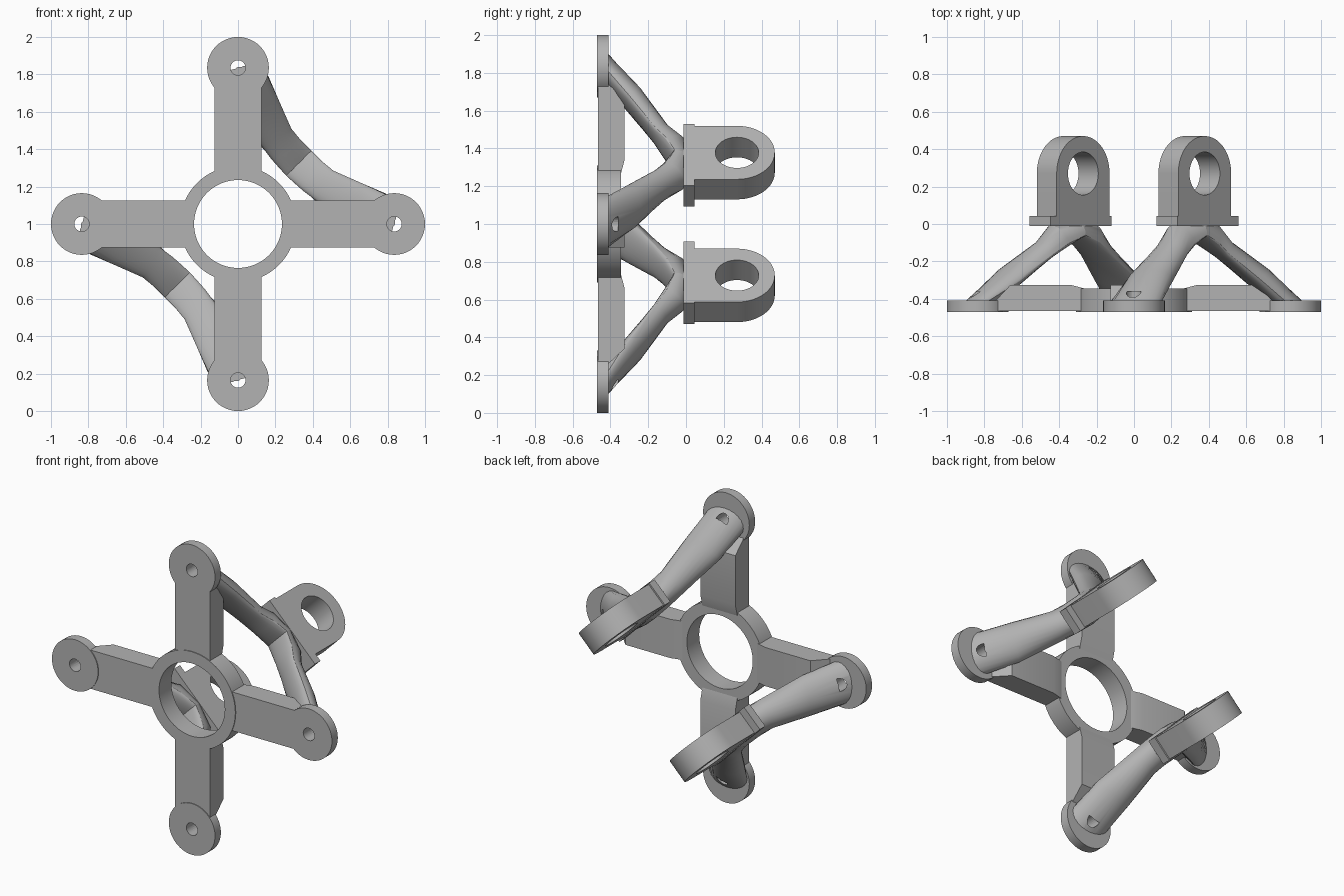
import bpy, bmesh, math
from mathutils import Matrix, Vector

cube = bpy.data.objects.get("Cube")
if cube:
    bpy.data.objects.remove(cube, do_unlink=True)

grey = bpy.data.materials.new("plain_grey")
grey.use_nodes = True
grey.diffuse_color = (0.45, 0.45, 0.45, 1)
grey.node_tree.nodes["Principled BSDF"].inputs["Base Color"].default_value = (0.45, 0.45, 0.45, 1)

CENTRE = Matrix.Translation((0, 0, 1))
# Local XY plane stood up so that local Z points to the front
UPRIGHT = Matrix(((1, 0, 0, 0), (0, 0, -1, 0), (0, 1, 0, 0), (0, 0, 0, 1)))
# Local X along the falling diagonal, local Y to the back
DIAGONAL = Matrix.Rotation(math.radians(45), 4, "Y")
# Reflection across the rising diagonal
SWAP = Matrix(((0, 0, 1, 0), (0, 1, 0, 0), (1, 0, 0, 0), (0, 0, 0, 1)))


def turn(quarters):
    return CENTRE @ Matrix.Rotation(quarters * math.pi / 2, 4, "Y")


def finish(name, bm, matrix, smooth=True):
    """Turn a bmesh into a shaded object with the matrix baked in."""
    bmesh.ops.transform(bm, matrix=matrix, verts=bm.verts)
    bmesh.ops.remove_doubles(bm, verts=bm.verts, dist=0.0001)
    bmesh.ops.recalc_face_normals(bm, faces=bm.faces)
    mesh = bpy.data.meshes.new(name)
    bm.to_mesh(mesh)
    bm.free()
    mesh.materials.clear()
    mesh.materials.append(grey)
    obj = bpy.data.objects.new(name, mesh)
    bpy.context.collection.objects.link(obj)
    if smooth:
        bpy.ops.object.select_all(action="DESELECT")
        obj.select_set(True)
        bpy.context.view_layer.objects.active = obj
        bpy.ops.object.shade_smooth_by_angle(angle=math.radians(30))
    return obj


def arc(cx, cy, r, start=0, sweep=360, n=48):
    count = n if sweep == 360 else n + 1
    return [(cx + r * math.cos(math.radians(start + sweep * i / n)),
             cy + r * math.sin(math.radians(start + sweep * i / n))) for i in range(count)]


def plate(name, loops, low, high, matrix):
    """Extrude outlines (later ones are holes) between two local heights."""
    curve = bpy.data.curves.new(name, "CURVE")
    curve.dimensions = "2D"
    curve.fill_mode = "BOTH"
    curve.extrude = (high - low) / 2
    for loop in loops:
        spline = curve.splines.new("POLY")
        spline.points.add(len(loop) - 1)
        spline.use_cyclic_u = True
        for point, (x, y) in zip(spline.points, loop):
            point.co = (x, y, 0, 1)
    temp = bpy.data.objects.new(name, curve)
    bpy.context.collection.objects.link(temp)
    graph = bpy.context.evaluated_depsgraph_get()
    mesh = bpy.data.meshes.new_from_object(temp.evaluated_get(graph))
    bm = bmesh.new()
    bm.from_mesh(mesh)
    bpy.data.objects.remove(temp, do_unlink=True)
    bpy.data.meshes.remove(mesh)
    return finish(name, bm, matrix @ Matrix.Translation((0, 0, (low + high) / 2)))


def leg(name, matrix):
    """Loft D-shaped sections: centre, width axis, dome axis, belly depth."""
    sections = [
        ((0, -0.43, 0.83), (0.14, 0, 0), (0, 0, 0.09), 1.0),
        ((0.09, -0.30, 0.65), (0.12, 0, 0.03), (-0.01, 0.06, 0.065), 0.45),
        ((0.20, -0.16, 0.47), (0.085, 0, 0.04), (-0.02, 0.065, 0.045), 0.3),
        ((0.255, -0.10, 0.40), (0.075, 0, 0.055), (-0.04, 0.095, 0.04), 0.3),
        ((0.325, -0.06, 0.325), (0.067, 0, 0.067), (0, 0.09, 0), 0.15),
    ]
    bm = bmesh.new()
    n = 24
    rings = []
    for c, u, v, belly in sections:
        ring = []
        for i in range(n):
            a = 2 * math.pi * i / n
            s = math.sin(a) * (1 if math.sin(a) > 0 else belly)
            ring.append(bm.verts.new(Vector(c) + Vector(u) * math.cos(a) + Vector(v) * s))
        rings.append(ring)
    for r0, r1 in zip(rings, rings[1:]):
        for i in range(n):
            j = (i + 1) % n
            bm.faces.new((r0[i], r0[j], r1[j], r1[i]))
    bm.faces.new(rings[0])
    bm.faces.new(rings[-1])
    return finish(name, bm, matrix)


# Central ring
plate("central_ring", [arc(0, 0, 0.31, n=64), arc(0, 0, 0.235, n=64)], 0.345, 0.47, CENTRE @ UPRIGHT)

# Four arms with round drilled end pads
side_profile = [(0.255, -0.465), (0.74, -0.465), (0.74, -0.41), (0.66, -0.325),
                (0.34, -0.325), (0.265, -0.345)]
sides = ["top", "left", "bottom", "right"]
for k, side in enumerate(sides):
    plate(side + "_arm", [side_profile], -0.125, 0.125, turn(k))
    plate(side + "_pad", [arc(0.835, 0, 0.165), arc(0.835, 0, 0.04, n=24)], 0.41, 0.47,
          turn(k) @ UPRIGHT)

# Drill that carries the pad holes on into the legs
drills = bmesh.new()
for k in range(4):
    spot = Matrix.Rotation(k * math.pi / 2, 4, "Y") @ Vector((0.835, -0.43, 0))
    bmesh.ops.create_cone(drills, cap_ends=True, segments=24, radius1=0.04, radius2=0.04, depth=0.14,
                          matrix=Matrix.Translation(spot) @ Matrix.Rotation(math.pi / 2, 4, "X"))
drill = finish("pad_drill", drills, CENTRE, smooth=False)
drill.hide_render = True
drill.hide_viewport = True
drill.display_type = "WIRE"

# Two brackets, each a pair of legs, a flange and an eye lug
lug_outline = [(-0.2, 0.03), (0.2, 0.03)] + arc(0, 0.27, 0.2, 0, 180, 32)
flange_outline = [(-0.21, -0.012), (0.25, -0.012), (0.25, 0.044), (-0.21, 0.044)]
for prefix, k in (("upper", 0), ("lower", 2)):
    place = turn(k)
    for part, flip in (("vertical_leg", Matrix.Identity(4)), ("side_leg", SWAP)):
        obj = leg(prefix + "_" + part, place @ flip)
        cut = obj.modifiers.new("hole", "BOOLEAN")
        cut.operation = "DIFFERENCE"
        cut.solver = "EXACT"
        cut.object = drill
    stand = place @ Matrix.Translation((0.325, 0, 0.325)) @ DIAGONAL
    plate(prefix + "_flange", [flange_outline], -0.08, 0.08, stand)
    plate(prefix + "_eye_lug", [lug_outline, arc(0, 0.27, 0.115, n=40)], -0.075, 0.075, stand)
